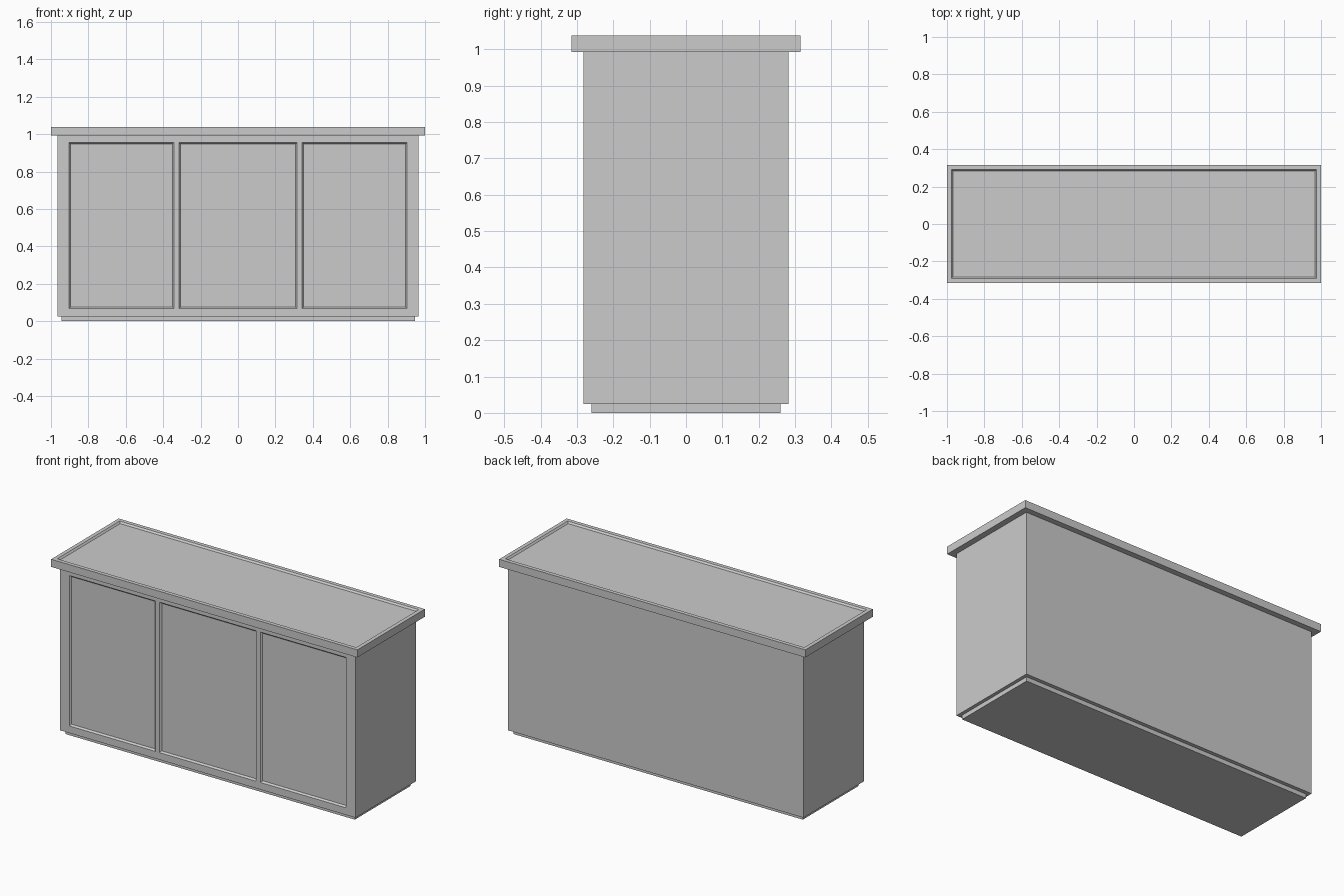
import bpy
import bmesh
from mathutils import Vector

default = bpy.data.objects.get("Cube")
if default:
    bpy.data.objects.remove(default, do_unlink=True)

grey = bpy.data.materials.new("plain_grey")
grey.use_nodes = True
colour = (0.6, 0.6, 0.6, 1)
grey.diffuse_color = colour
grey.node_tree.nodes["Principled BSDF"].inputs["Base Color"].default_value = colour

BEVEL = 0.012   # width of the sloped recess rim
DEPTH = 0.01    # how far the panels sink in


def add_box(bm, half_x, half_y, z0, z1):
    verts = bmesh.ops.create_cube(bm, size=1)["verts"]
    bmesh.ops.scale(bm, vec=(2 * half_x, 2 * half_y, z1 - z0), verts=verts)
    bmesh.ops.translate(bm, vec=(0, 0, (z0 + z1) / 2), verts=verts)


def cut_plane(bm, co, normal):
    geom = bm.verts[:] + bm.edges[:] + bm.faces[:]
    bmesh.ops.bisect_plane(bm, geom=geom, plane_co=co, plane_no=normal)


def sink(bm, faces):
    """Recess each face behind a narrow sloped rim."""
    bmesh.ops.inset_individual(bm, faces=faces, thickness=BEVEL, depth=-DEPTH)


def finish(bm, name):
    mesh = bpy.data.meshes.new(name)
    bm.normal_update()
    bm.to_mesh(mesh)
    bm.free()
    mesh.materials.append(grey)
    obj = bpy.data.objects.new(name, mesh)
    bpy.context.collection.objects.link(obj)
    return obj


# Plinth
bm = bmesh.new()
add_box(bm, 0.945, 0.26, 0, 0.025)
finish(bm, "plinth")

# Cabinet body with three recessed front panels
bm = bmesh.new()
add_box(bm, 0.965, 0.282, 0.025, 0.993)
for x in (0.316, 0.343, 0.904):
    for side in (-1, 1):
        cut_plane(bm, (side * x, 0, 0), (1, 0, 0))
for z in (0.067, 0.955):
    cut_plane(bm, (0, 0, z), (0, 0, 1))
bm.normal_update()


def is_panel(face):
    c = face.calc_center_median()
    in_column = abs(c.x) < 0.316 or 0.343 < abs(c.x) < 0.904
    return face.normal.y < -0.9 and in_column and 0.067 < c.z < 0.955


sink(bm, [f for f in bm.faces if is_panel(f)])
finish(bm, "cabinet_body")

# Countertop with a shallow recessed top
bm = bmesh.new()
add_box(bm, 1, 0.315, 0.993, 1.038)
bm.normal_update()
top = [f for f in bm.faces if f.normal.z > 0.9]
bmesh.ops.inset_individual(bm, faces=top, thickness=0.033, depth=0)
sink(bm, top)
finish(bm, "countertop")
